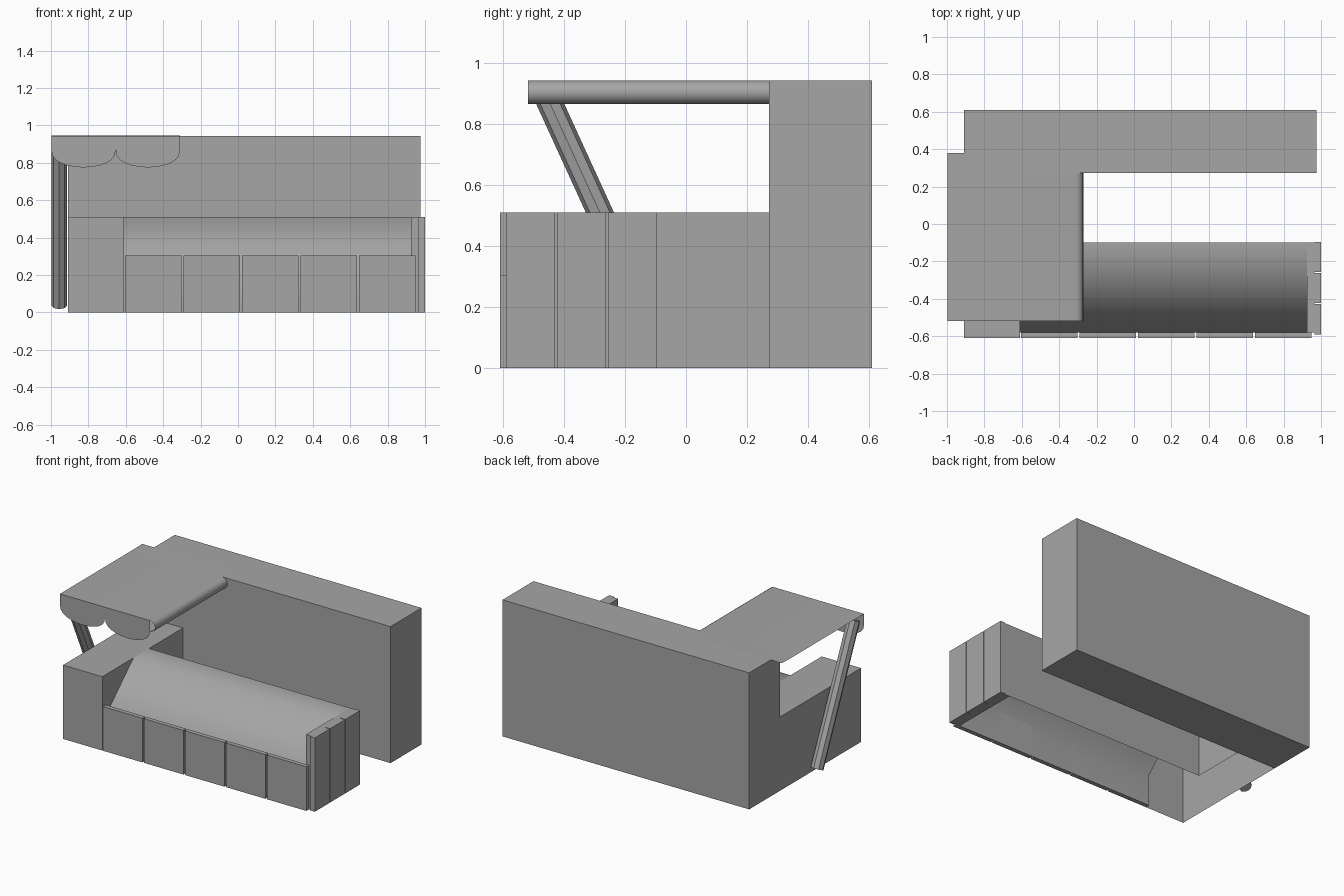
import bpy
import bmesh
import math
from mathutils import Vector

cube = bpy.data.objects.get("Cube")
if cube:
    bpy.data.objects.remove(cube, do_unlink=True)

grey = bpy.data.materials.new("plain_grey")
grey.use_nodes = True
tone = (0.38, 0.38, 0.38, 1)
grey.diffuse_color = tone
grey.node_tree.nodes["Principled BSDF"].inputs["Base Color"].default_value = tone


def finish(name, bm, smooth=None):
    """Turn a bmesh into a named, coloured object."""
    bmesh.ops.remove_doubles(bm, verts=bm.verts, dist=0.0005)
    mesh = bpy.data.meshes.new(name)
    bm.to_mesh(mesh)
    bm.free()
    mesh.materials.append(grey)
    ob = bpy.data.objects.new(name, mesh)
    bpy.context.collection.objects.link(ob)
    if smooth:
        bpy.ops.object.select_all(action='DESELECT')
        ob.select_set(True)
        bpy.context.view_layer.objects.active = ob
        bpy.ops.object.shade_smooth_by_angle(angle=math.radians(smooth))
    return ob


def face(bm, points):
    return bm.faces.new([bm.verts.new(p) for p in points])


def box(name, xs, ys, zs):
    bm = bmesh.new()
    bmesh.ops.create_cube(bm, size=1)
    for v in bm.verts:
        v.co = [r[0] if c < 0 else r[1] for c, r in zip(v.co, (xs, ys, zs))]
    return finish(name, bm)


def sweep(bm, profile, place, lo, hi):
    """Open sheet: place(point, t) puts a profile point in space."""
    for a, b in zip(profile, profile[1:]):
        face(bm, [place(a, lo), place(a, hi), place(b, hi), place(b, lo)])


# Main positions shared by several parts
LEFT, SPLIT, END = -0.91, -0.61, 0.925
FRONT, PANEL, RIDGE, REAR, WALL = -0.61, -0.58, -0.27, -0.1, 0.272
COUNTER, LIP, ROOF = 0.51, 0.22, 0.943

# Tall block at the back
box("back_wall", (LEFT, 0.975), (WALL, 0.61), (0, ROOF))

# Sloping display counter, a shell open underneath
bm = bmesh.new()
slope = [(PANEL, 0), (PANEL, LIP), (RIDGE, COUNTER), (REAR, COUNTER), (REAR, 0)]
sweep(bm, slope, lambda p, t: (t, *p), END, SPLIT)
finish("display_counter", bm, 50)

# Side counter, also open underneath
bm = bmesh.new()
top = [(LEFT, 0), (LEFT, COUNTER), (SPLIT, COUNTER)]
sweep(bm, top, lambda p, t: (p[0], t, p[1]), FRONT, WALL)
face(bm, [(LEFT, FRONT, 0), (SPLIT, FRONT, 0),
          (SPLIT, FRONT, COUNTER), (LEFT, FRONT, COUNTER)])
face(bm, [(SPLIT, FRONT, 0), (SPLIT, PANEL, 0), (SPLIT, PANEL, LIP),
          (SPLIT, RIDGE, COUNTER), (SPLIT, FRONT, COUNTER)])
face(bm, [(SPLIT, REAR, 0), (SPLIT, WALL, 0),
          (SPLIT, WALL, COUNTER), (SPLIT, REAR, COUNTER)])
finish("side_counter", bm)

# End wall and the loose boards on the front and end
box("end_wall", (END, 0.965), (PANEL, REAR), (0, COUNTER))
for i in range(5):
    x = -0.605 + 0.313 * i
    box(f"front_board_{i + 1}", (x, x + 0.302), (FRONT, PANEL), (0, 0.305))
for i in range(3):
    y = -0.59 + 0.167 * i
    box(f"end_board_{i + 1}", (0.965, 1), (y, y + 0.161), (0, COUNTER))

# Awning sheet with a rolled edge on one side
bm = bmesh.new()
roll = [(-0.31 + 0.039 * math.sin(a), 0.904 + 0.039 * math.cos(a))
        for a in [math.pi * k / 8 for k in range(9)]]
sweep(bm, [(-0.998, ROOF)] + roll, lambda p, t: (p[0], t, p[1]), -0.518, 0.275)
face(bm, [(-0.998, 0.275, ROOF), (-0.31, 0.275, ROOF),
          (-0.31, 0.38, ROOF + 0.002), (-0.998, 0.38, ROOF + 0.002)])
finish("awning", bm, 30)

# Hanging scalloped edge
bm = bmesh.new()
for start in (-0.998, -0.654):
    arc = [math.pi * k / 12 for k in range(13)]
    low = [(start + 0.172 * (1 - math.cos(a)), -0.518,
            0.87 - 0.095 * math.sin(a) ** 0.8) for a in arc]
    face(bm, [(start + 0.344, -0.518, ROOF), (start, -0.518, ROOF)] + low)
finish("scalloped_edge", bm)

# Leaning pole that props the awning
bm = bmesh.new()
bottom, top = Vector((-0.956, -0.065, 0.035)), Vector((-0.956, -0.465, 0.91))
turn = (top - bottom).to_track_quat('Z', 'Y').to_matrix().to_4x4()
turn.translation = (top + bottom) / 2
bmesh.ops.create_cone(bm, cap_ends=True, segments=8, radius1=0.042, radius2=0.042,
                      depth=(top - bottom).length, matrix=turn)
finish("awning_pole", bm)
